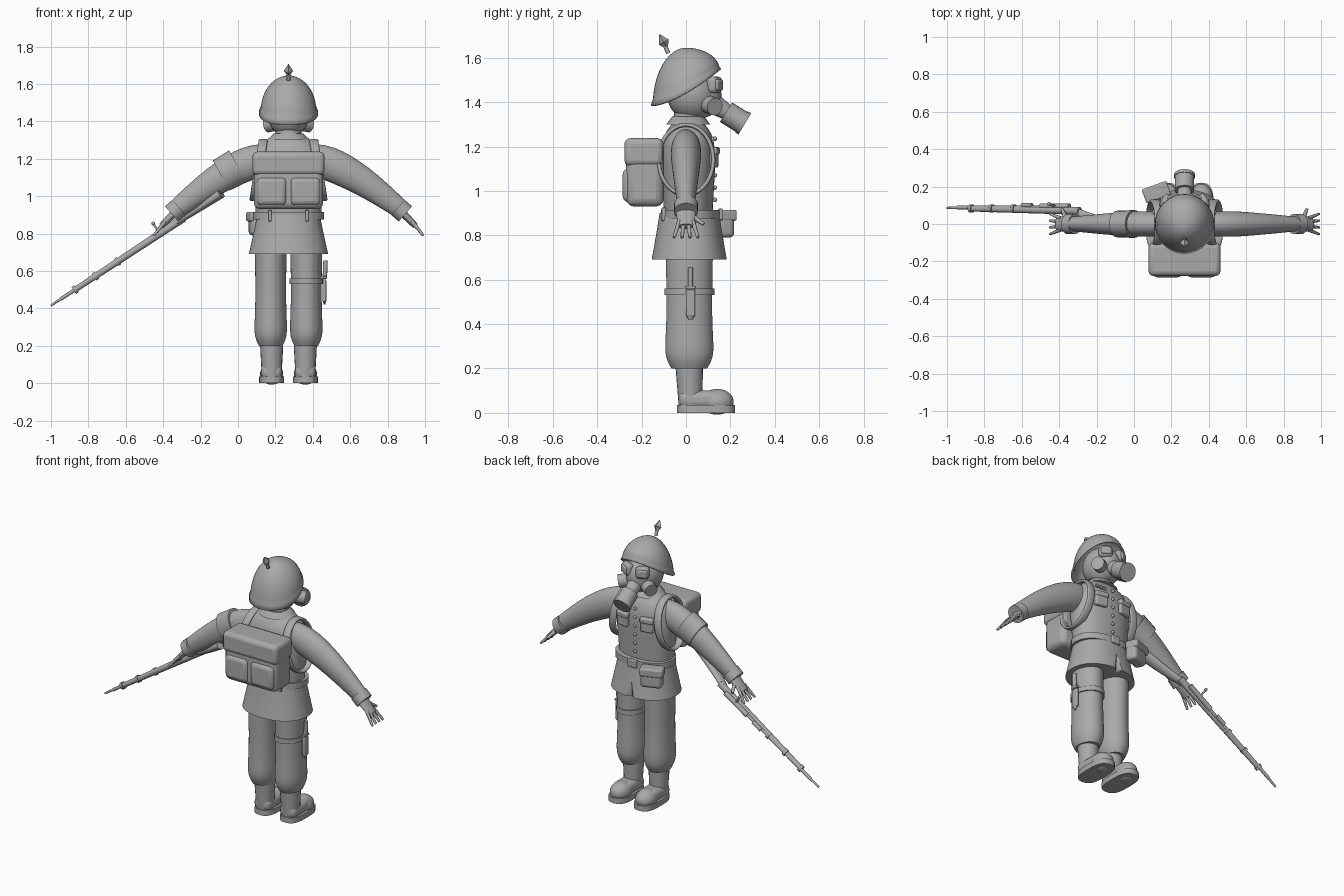
import bpy, bmesh, math
from mathutils import Vector, Matrix

if "Cube" in bpy.data.objects:
    bpy.data.objects.remove(bpy.data.objects["Cube"])

CENTRE = 0.27  # body centre line
ACROSS, AHEAD, UP = Vector((1, 0, 0)), Vector((0, 1, 0)), Vector((0, 0, 1))

grey = bpy.data.materials.new("plain_grey")
grey.use_nodes = True
grey.diffuse_color = (0.4, 0.4, 0.4, 1)
grey.node_tree.nodes["Principled BSDF"].inputs["Base Color"].default_value = grey.diffuse_color


def finish(name, bm, smooth=False, bevel=None):
    bmesh.ops.recalc_face_normals(bm, faces=bm.faces)
    mesh = bpy.data.meshes.new(name)
    bm.to_mesh(mesh)
    bm.free()
    mesh.materials.append(grey)
    part = bpy.data.objects.new(name, mesh)
    bpy.context.collection.objects.link(part)
    if bevel:
        modifier = part.modifiers.new("bevel", "BEVEL")
        modifier.width, modifier.segments = bevel, 3
    if smooth:
        modifier = part.modifiers.new("smooth", "SUBSURF")
        modifier.levels = modifier.render_levels = 2
    bpy.ops.object.select_all(action="DESELECT")
    part.select_set(True)
    bpy.context.view_layer.objects.active = part
    bpy.ops.object.shade_smooth_by_angle(angle=math.radians(50))
    return part


def bridge(bm, lower, upper):
    for i in range(len(lower)):
        bm.faces.new((lower[i - 1], lower[i], upper[i], upper[i - 1]))


def tube(name, rings, depth=1.0, ref=AHEAD, smooth=True, sides=20, power=1.0, closed=False):
    """Loft through (point, radius) rings; depth scales the radius along ref."""
    bm = bmesh.new()
    points = [Vector(point) for point, radius in rings]
    last = len(points) - 1
    loops = []
    for i, (point, radius) in enumerate(rings):
        before, after = max(i - 1, 0), min(i + 1, last)
        if closed:
            before, after = i - 1, (i + 1) % len(points)
        along = (points[after] - points[before]).normalized()
        a = ref.cross(along).normalized()
        b = along.cross(a) * depth
        loop = []
        for k in range(sides):
            angle = math.tau * k / sides
            u, v = (math.copysign(abs(f) ** power, f) for f in (math.cos(angle), math.sin(angle)))
            loop.append(bm.verts.new(points[i] + (a * u + b * v) * radius))
        loops.append(loop)
    for lower, upper in zip(loops, loops[1:]):
        bridge(bm, lower, upper)
    if closed:
        bridge(bm, loops[-1], loops[0])
    else:
        crease = bm.edges.layers.float.new("crease_edge")
        for loop in (loops[0], loops[-1]):
            for edge in bm.faces.new(loop).edges:
                edge[crease] = 1
    return finish(name, bm, smooth)


def rod(name, start, end, radius, tip=None, depth=1.0, ref=AHEAD, sides=20, power=1.0):
    rings = [(start, radius), (end, tip or radius)]
    return tube(name, rings, depth, ref, False, sides, power)


def box(name, centre, size, bevel=0.01, yaw=0.0):
    bm = bmesh.new()
    bmesh.ops.create_cube(bm, size=1)
    turn = Matrix.Rotation(yaw, 4, "Z")
    bm.transform(Matrix.Translation(centre) @ turn @ Matrix.Diagonal((*size, 1)))
    return finish(name, bm, bevel=bevel)


def ball(name, centre, size):
    bm = bmesh.new()
    bmesh.ops.create_uvsphere(bm, u_segments=24, v_segments=16, radius=1)
    bm.transform(Matrix.Translation(centre) @ Matrix.Diagonal((*size, 1)))
    return finish(name, bm)


def middle(y, z):
    return (CENTRE, y, z)


def column(name, y, depth, profile, **options):
    """Upright loft on the centre line from (height, radius) pairs."""
    return tube(name, [(middle(y, z), radius) for z, radius in profile], depth, **options)


# tunic, with a flared skirt that is slit at the front
skirt = column("tunic_skirt", 0.015, 0.8, [(0.69, 0.215), (0.8, 0.19), (0.9, 0.17)], power=0.9)
column("tunic_body", 0.01, 0.63,
       [(0.88, 0.175), (1, 0.185), (1.15, 0.2), (1.25, 0.185), (1.3, 0.12), (1.33, 0.08)],
       power=0.9)
slit = rod("slit_cutter", middle(0.2, 0.67), middle(0.17, 0.83), 0.045, 0.002, sides=4)
slit.hide_render = slit.hide_viewport = True
cut = skirt.modifiers.new("slit", "BOOLEAN")
cut.operation, cut.object = "DIFFERENCE", slit

# collar, belt and fastenings
rod("neck", middle(0.01, 1.29), middle(0.02, 1.38), 0.07)
rod("collar", middle(0.01, 1.3), middle(0.01, 1.335), 0.11, 0.08, depth=0.9)
rod("belt", middle(0.02, 0.875), middle(0.02, 0.915), 0.19, depth=0.7, power=0.9)
box("belt_buckle", middle(0.155, 0.895), (0.06, 0.02, 0.05), 0.005)
for i in range(6):
    ball("tunic_button", middle(0.13, 0.96 + i * 0.055), (0.01, 0.01, 0.01))
box("belt_pouch", (0.125, 0.165, 0.85), (0.13, 0.075, 0.12), 0.02, yaw=0.35)
box("belt_pouch_flap", (0.12, 0.17, 0.89), (0.14, 0.08, 0.05), yaw=0.35)
for i in range(3):
    box("ribbon_bar", (CENTRE + 0.05 + i * 0.03, 0.12, 1.235), (0.02, 0.01, 0.02), 0.002)

# helmet: a dome whose flared rim rises towards the front
bm = bmesh.new()
rows, columns, radius, crown = 14, 40, 0.15, 1.645
loops = []
for i in range(rows + 1):
    tilt = math.pi / 2 * max(i, 0.05) / rows
    spread = radius * math.sin(tilt) * (1.06 if i == rows else 1)
    loop = []
    for k in range(columns):
        angle = math.tau * k / columns
        rim = 1.385 + radius * 1.1 * ((math.sin(angle) + 1) / 2) ** 1.5
        height = rim + (crown - rim) * math.cos(tilt)
        loop.append(bm.verts.new(middle(math.sin(angle) * spread, height)))
        loop[-1].co.x += math.cos(angle) * spread
    loops.append(loop)
bm.faces.new(loops[0])
for lower, upper in zip(loops, loops[1:]):
    bridge(bm, lower, upper)
helmet = finish("helmet", bm)
shell = helmet.modifiers.new("shell", "SOLIDIFY")
shell.thickness = 0.01

# diamond spike leaning back from the crown
rod("spike_stem", middle(-0.08, 1.62), middle(-0.1, 1.67), 0.01, sides=8)
rod("spike_base", middle(-0.09, 1.65), middle(-0.1, 1.67), 0.01, 0.025, sides=4)
rod("spike_point", middle(-0.1, 1.67), middle(-0.12, 1.705), 0.025, 0.002, sides=4)

# head and breathing mask
ball("head", middle(0.03, 1.435), (0.11, 0.115, 0.12))
ball("mask_face", middle(0.075, 1.43), (0.085, 0.085, 0.1))
rod("mask_snout", middle(0.1, 1.41), middle(0.19, 1.35), 0.05, 0.035, ref=ACROSS)
rod("filter_canister", middle(0.18, 1.355), middle(0.26, 1.305), 0.052, ref=ACROSS)
rod("filter_rim", middle(0.25, 1.311), middle(0.265, 1.302), 0.056, ref=ACROSS)

for side in (-1, 1):
    def at(offset, y, z):
        return (CENTRE + side * offset, y, z)

    rod("side_filter", at(0.065, 0.1, 1.39), at(0.115, 0.13, 1.38), 0.04, ref=UP)
    box("goggle_frame", at(0.053, 0.128, 1.478), (0.08, 0.05, 0.075), 0.02, yaw=-side / 2)
    box("goggle_lens", at(0.058, 0.137, 1.478), (0.06, 0.045, 0.05), yaw=-side / 2)

    # sleeve, cuff and open hand
    tube("sleeve", [(at(0.05, 0, 1.21), 0.07), (at(0.2, 0, 1.19), 0.1),
                    (at(0.4, 0, 1.085), 0.08), (at(0.6, 0, 0.93), 0.052)], depth=0.75)
    rod("cuff", at(0.585, 0, 0.94), at(0.625, 0, 0.905), 0.054)
    rod("palm", at(0.6, 0, 0.92), at(0.68, 0, 0.84), 0.022, 0.016, depth=2.2)
    for i in range(4):
        y = (i - 1.5) * 0.02
        rod("finger", at(0.66, y, 0.865), at(0.72, y * 1.8, 0.79), 0.011, 0.007, sides=8)
    rod("thumb", at(0.63, 0.02, 0.89), at(0.655, 0.08, 0.85), 0.014, 0.008, ref=UP, sides=8)

    # baggy trouser leg and boot
    tube("trouser_leg", [(at(0.095, 0.015, z), r) for z, r in
                         ((0.2, 0.065), (0.26, 0.095), (0.4, 0.08), (0.8, 0.088))], depth=1.25)
    rod("boot_shaft", at(0.09, 0.02, 0.02), at(0.09, 0.015, 0.205), 0.052, 0.062)
    box("boot_foot", at(0.09, 0.07, 0.06), (0.11, 0.2, 0.08), 0.03)
    ball("boot_toe", at(0.09, 0.14, 0.05), (0.062, 0.075, 0.058))
    rod("boot_sole", at(0.09, 0.09, 0), at(0.09, 0.09, 0.035), 0.067, depth=1.95, power=0.7)

    # chest pocket, and strap looping round the shoulder
    box("chest_pocket", at(0.085, 0.124, 1.15), (0.08, 0.035, 0.09), yaw=-side / 6)
    box("chest_pocket_flap", at(0.085, 0.13, 1.18), (0.086, 0.035, 0.035), yaw=-side / 6)
    strap = []
    for i in range(20):
        angle = math.tau * i / 20
        rise = math.sin(angle)
        strap.append((at(0.16 - 0.025 * rise, 0.125 * math.cos(angle), 1.14 + 0.16 * rise), 0.01))
    tube("pack_strap", strap, depth=2.5, ref=ACROSS, sides=10, power=0.7, closed=True)
    box("pack_pocket", at(0.09, -0.25, 1.025), (0.16, 0.07, 0.15), 0.025)
    box("belt_loop", at(0.1, -0.1, 0.895), (0.02, 0.02, 0.06), 0.004)

# backpack
box("pack_body", middle(-0.185, 1.08), (0.37, 0.17, 0.3), 0.035)
box("pack_flap", middle(-0.19, 1.175), (0.385, 0.175, 0.125), 0.025)

# band on the right sleeve
rod("arm_band", (0, 0, 1.16), (-0.09, 0, 1.11), 0.097, 0.092, depth=0.77)

# knife strapped to the left thigh
rod("thigh_strap", (0.365, 0.015, 0.53), (0.365, 0.015, 0.56), 0.09, depth=1.25)
box("knife_sheath", (0.462, 0.02, 0.495), (0.02, 0.042, 0.12), 0.006)
rod("sheath_tip", (0.462, 0.02, 0.44), (0.462, 0.02, 0.42), 0.01, 0.004, depth=2, sides=8)
box("knife_guard", (0.464, 0.02, 0.565), (0.022, 0.05, 0.015), 0.004)
rod("knife_handle", (0.464, 0.02, 0.56), (0.468, 0.02, 0.655), 0.012, sides=10)

# rifle lying on its side, measured from butt to muzzle
butt, muzzle = Vector((-0.09, 0, 1.015)), Vector((-1, 0, 0.415))


def along(share, y, lift=0.0):
    return butt.lerp(muzzle, share) + AHEAD * y + (UP - ACROSS * 0.66) * lift


tube("rifle_butt", [(along(0, -0.025), 0.027), (along(0.12, 0.01), 0.022),
                    (along(0.26, 0.07), 0.014)], depth=1.6)
rod("rifle_stock", along(0.22, 0.07), along(0.86, 0.082), 0.021, 0.015)
rod("rifle_receiver", along(0.28, 0.095), along(0.45, 0.095), 0.015)
rod("rifle_barrel", along(0.44, 0.09), along(0.94, 0.088), 0.01)
rod("rifle_muzzle", along(0.9, 0.088), along(1, 0.086), 0.008, 0.006)
for share in (0.6, 0.73, 0.85):
    rod("rifle_band", along(share, 0.083), along(share + 0.016, 0.083), 0.022)
rod("rifle_sight", along(0.5, 0.1), along(0.56, 0.1), 0.012)
rod("bolt_handle", along(0.36, 0.095), along(0.36, 0.105, 0.05), 0.006)
ball("bolt_knob", along(0.36, 0.107, 0.055), (0.01, 0.01, 0.01))
